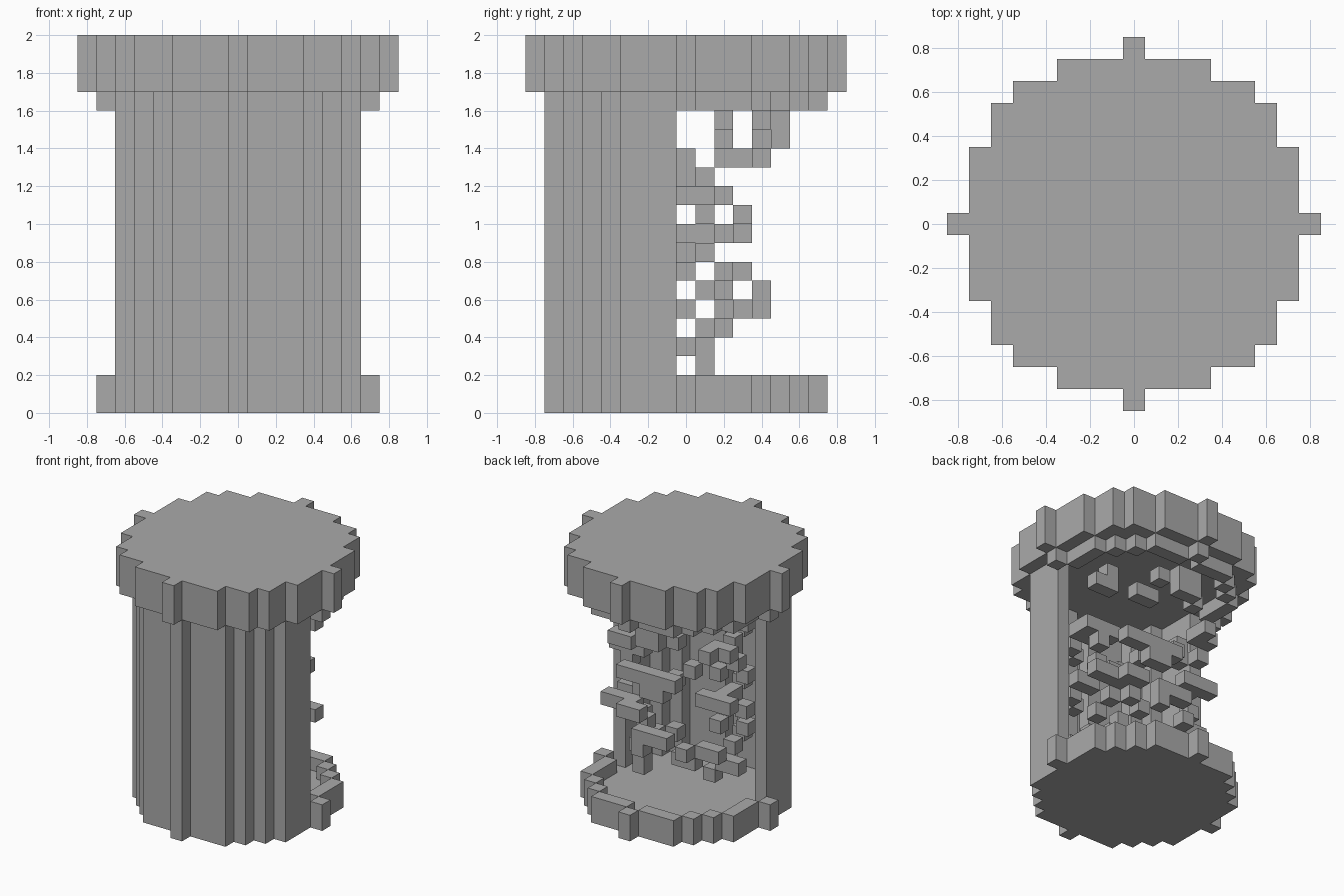
import bpy, bmesh, math
from mathutils import Vector

if "Cube" in bpy.data.objects:
    bpy.data.objects.remove(bpy.data.objects["Cube"])

S = 0.1  # block size

stone = bpy.data.materials.new("plain_grey")
stone.diffuse_color = (0.4, 0.4, 0.4, 1)
stone.use_nodes = True
stone.node_tree.nodes["Principled BSDF"].inputs["Base Color"].default_value = stone.diffuse_color


def disc(r):
    return {(x, y) for x in range(-r, r + 1) for y in range(-r, r + 1)
            if x * x + y * y <= r * r}


def layers(cells, z0, z1):
    return {(x, y, z) for x, y in cells for z in range(z0, z1)}


def block_part(name, blocks):
    """Mesh made of the outer faces of a set of blocks."""
    bm = bmesh.new()
    for b in blocks:
        centre = Vector((b[0], b[1], b[2] + 0.5)) * S
        for axis in range(3):
            for sign in (-1, 1):
                n = [0, 0, 0]
                n[axis] = sign
                if (b[0] + n[0], b[1] + n[1], b[2] + n[2]) in blocks:
                    continue
                u, v = Vector((0, 0, 0)), Vector((0, 0, 0))
                u[(axis + 1) % 3] = S / 2
                v[(axis + 2) % 3] = sign * S / 2
                c = centre + Vector(n) * S / 2
                bm.faces.new([bm.verts.new(c + u * i + v * j)
                              for i, j in ((-1, -1), (1, -1), (1, 1), (-1, 1))])
    bmesh.ops.remove_doubles(bm, verts=bm.verts, dist=0.001)
    me = bpy.data.meshes.new(name)
    bm.to_mesh(me)
    bm.free()
    me.materials.append(stone)
    ob = bpy.data.objects.new(name, me)
    bpy.context.collection.objects.link(ob)


# Body: floor, rims and the half-open front wall
ring = disc(7) - disc(6)
front_half = {c for c in ring if c[1] < 0}
block_part("body", layers(disc(7), 0, 1) | layers(ring, 1, 2)
           | layers(front_half, 2, 16) | layers(ring, 16, 17))

# Lid
block_part("lid", layers(disc(8), 17, 20))

# Spiral of broken bars inside: x start, x end, y, z
bars = [
    (1, 1, 4, 15), (-1, 0, 5, 15), (4, 4, 2, 15),
    (-1, 0, 5, 14), (-2, -2, 4, 14), (4, 5, 2, 14),
    (-5, -4, 2, 13), (-4, -4, 3, 13), (2, 3, 4, 13),
    (-5, -5, 1, 12), (-4, -4, 0, 12),
    (3, 5, 1, 11), (-2, -2, 2, 11), (4, 5, 0, 11),
    (-1, 3, 3, 10), (4, 4, 1, 10),
    (-5, -4, 2, 9), (-3, -3, 2, 9), (0, 1, 3, 9), (-4, -4, 1, 9),
    (-5, -5, 0, 8), (3, 3, 1, 8),
    (2, 3, 3, 7), (3, 5, 2, 7), (4, 5, 0, 7),
    (-1, 1, 4, 6), (2, 2, 2, 6), (3, 3, 1, 6),
    (-2, -2, 3, 5), (1, 1, 4, 5), (-4, -3, 2, 5),
    (-1, -1, 2, 4), (-2, -2, 2, 4), (-5, -4, 1, 4),
    (3, 3, 1, 3), (-3, -3, 1, 3), (3, 3, 1, 2),
]
spiral = {(x, y, z) for x0, x1, y, z in bars for x in range(x0, x1 + 1)}
# front side of the spiral, rising one turn every four blocks
for turn in (3, 7, 11):
    for i in range(9):
        a = -math.pi * i / 8
        x, y = round(4 * math.cos(a)), round(4 * math.sin(a))
        if i % 4 != 3:
            spiral.add((x, min(y, 0), turn + round(2 * i / 8)))
block_part("inner_spiral", spiral)
